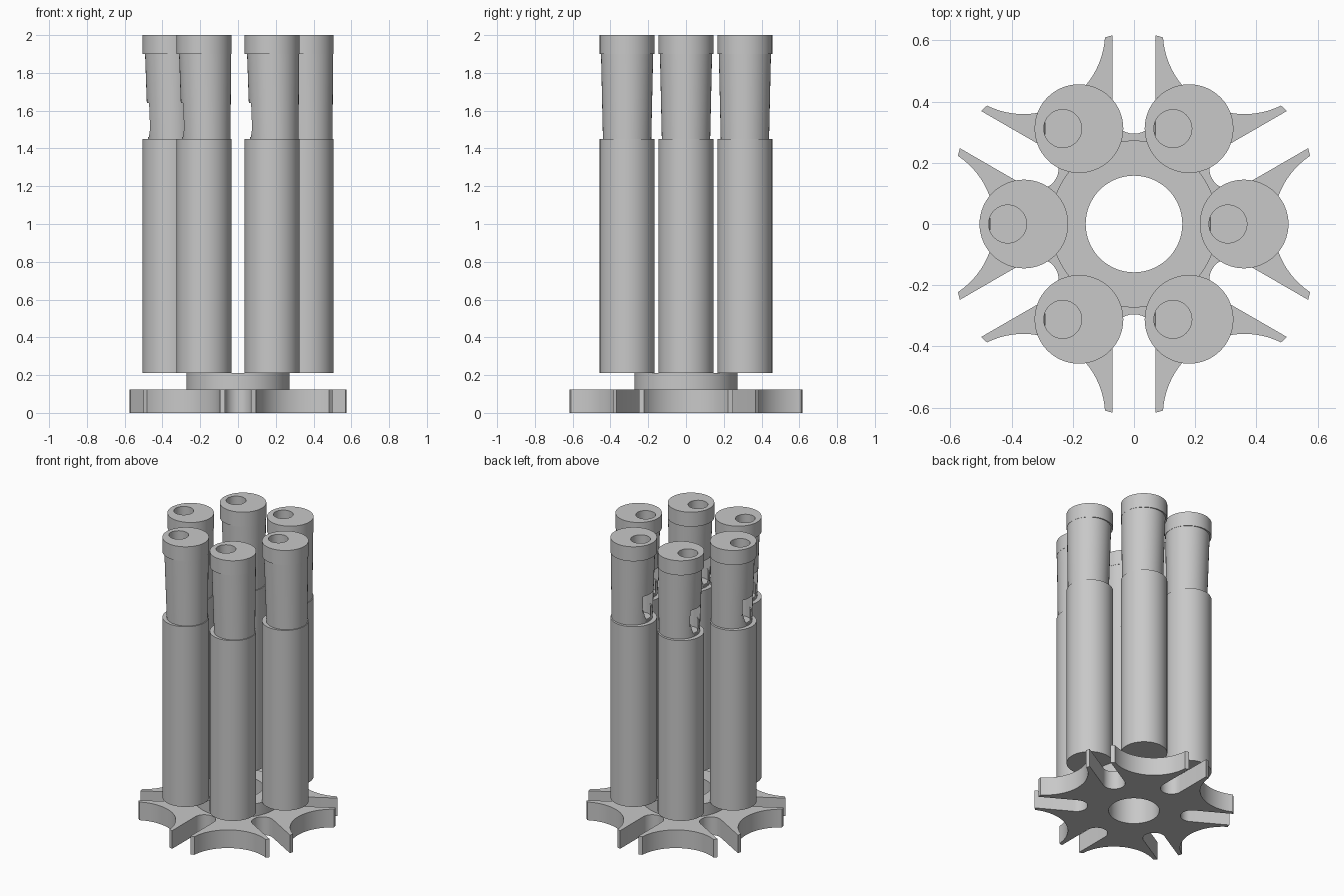
import bpy, bmesh
from math import cos, sin, pi, radians
from mathutils import Matrix, Vector

default_cube = bpy.data.objects.get("Cube")
if default_cube:
    bpy.data.objects.remove(default_cube)

grey = bpy.data.materials.new("plain grey")
grey.use_nodes = True
grey.diffuse_color = (0.58, 0.58, 0.58, 1)
grey.node_tree.nodes["Principled BSDF"].inputs["Base Color"].default_value = (0.58, 0.58, 0.58, 1)


def finish(name, bm):
    bmesh.ops.recalc_face_normals(bm, faces=bm.faces)
    mesh = bpy.data.meshes.new(name)
    bm.to_mesh(mesh)
    bm.free()
    mesh.materials.append(grey)
    obj = bpy.data.objects.new(name, mesh)
    bpy.context.collection.objects.link(obj)
    return obj


def stack(name, rings, sides=64):
    """Closed solid lofted through circles given as (x offset, radius, height)."""
    bm = bmesh.new()
    loops = [[bm.verts.new((x + r * cos(2 * pi * i / sides), r * sin(2 * pi * i / sides), z))
              for i in range(sides)] for x, r, z in rings]
    for low, high in zip(loops, loops[1:]):
        for i in range(sides):
            j = (i + 1) % sides
            bm.faces.new((low[i], low[j], high[j], high[i]))
    bm.faces.new(loops[0])
    bm.faces.new(loops[-1])
    return finish(name, bm)


def prism(name, points, depth):
    """Solid made by pushing a flat outline along a vector."""
    bm = bmesh.new()
    face = bm.faces.new([bm.verts.new(p) for p in points])
    extruded = bmesh.ops.extrude_face_region(bm, geom=[face])["geom"]
    moved = [v for v in extruded if isinstance(v, bmesh.types.BMVert)]
    bmesh.ops.translate(bm, verts=moved, vec=depth)
    return finish(name, bm)


def select(obj):
    bpy.ops.object.select_all(action='DESELECT')
    obj.select_set(True)
    bpy.context.view_layer.objects.active = obj


def cut(obj, cutter):
    select(obj)
    mod = obj.modifiers.new("cut", 'BOOLEAN')
    mod.operation = 'DIFFERENCE'
    mod.solver = 'EXACT'
    mod.object = cutter
    bpy.ops.object.modifier_apply(modifier=mod.name)
    bpy.data.objects.remove(cutter)


def smooth(obj):
    select(obj)
    bpy.ops.object.shade_smooth_by_angle(angle=radians(30))


# Slotted wheel: six concave teeth with a round-ended slot after each
outline = []
for k in range(6):
    tooth = Matrix.Rotation(k * pi / 3, 3, 'Z')
    slot = Matrix.Rotation(k * pi / 3 + pi / 6, 3, 'Z')
    for i in range(25):
        a = radians(236.5 - 113 * i / 24)
        outline.append(tooth @ Vector((0.723 + 0.267 * cos(a), 0.267 * sin(a), 0)))
    outline.append(slot @ Vector((0.617, -0.07, 0)))
    for i in range(17):
        a = -pi / 2 - pi * i / 16
        outline.append(slot @ Vector((0.365 + 0.07 * cos(a), 0.07 * sin(a), 0)))
    outline.append(slot @ Vector((0.617, 0.07, 0)))
wheel = prism("slotted_wheel", outline, (0, 0, 0.125))
cut(wheel, stack("hole_cutter", [(0, 0.158, -0.1), (0, 0.158, 0.3)]))
smooth(wheel)

# Raised hub around the centre hole
hub = stack("hub", [(0, 0.273, 0.125), (0, 0.273, 0.21)])
cut(hub, stack("hole_cutter", [(0, 0.158, 0), (0, 0.158, 0.3)]))
smooth(hub)

# Pipe: straight body, off-centre tapered head and collar
pipe = stack("pipe_1", [(0, 0.145, 0.21), (0, 0.145, 1.45), (0.012, 0.128, 1.45),
                        (0.006, 0.138, 1.9), (0, 0.145, 1.9), (0, 0.145, 2)])
# Off-centre bore
cut(pipe, stack("bore_cutter", [(-0.053, 0.062, 1.47), (-0.053, 0.062, 2.1)], 48))
# Side window with a sloping lower lip
window = [(-0.2, 1.64), (-0.06, 1.64), (-0.06, 1.56), (-0.1, 1.54), (-0.112, 1.46), (-0.2, 1.46)]
cut(pipe, prism("window_cutter", [(x, -0.055, z) for x, z in window], (0, 0.11, 0)))
smooth(pipe)

# Ring of six pipes, all with windows facing the same way
for k in range(6):
    obj = pipe
    if k:
        obj = bpy.data.objects.new(f"pipe_{k + 1}", pipe.data)
        bpy.context.collection.objects.link(obj)
    a = k * pi / 3
    obj.location = (0.36 * cos(a), 0.36 * sin(a), 0)
